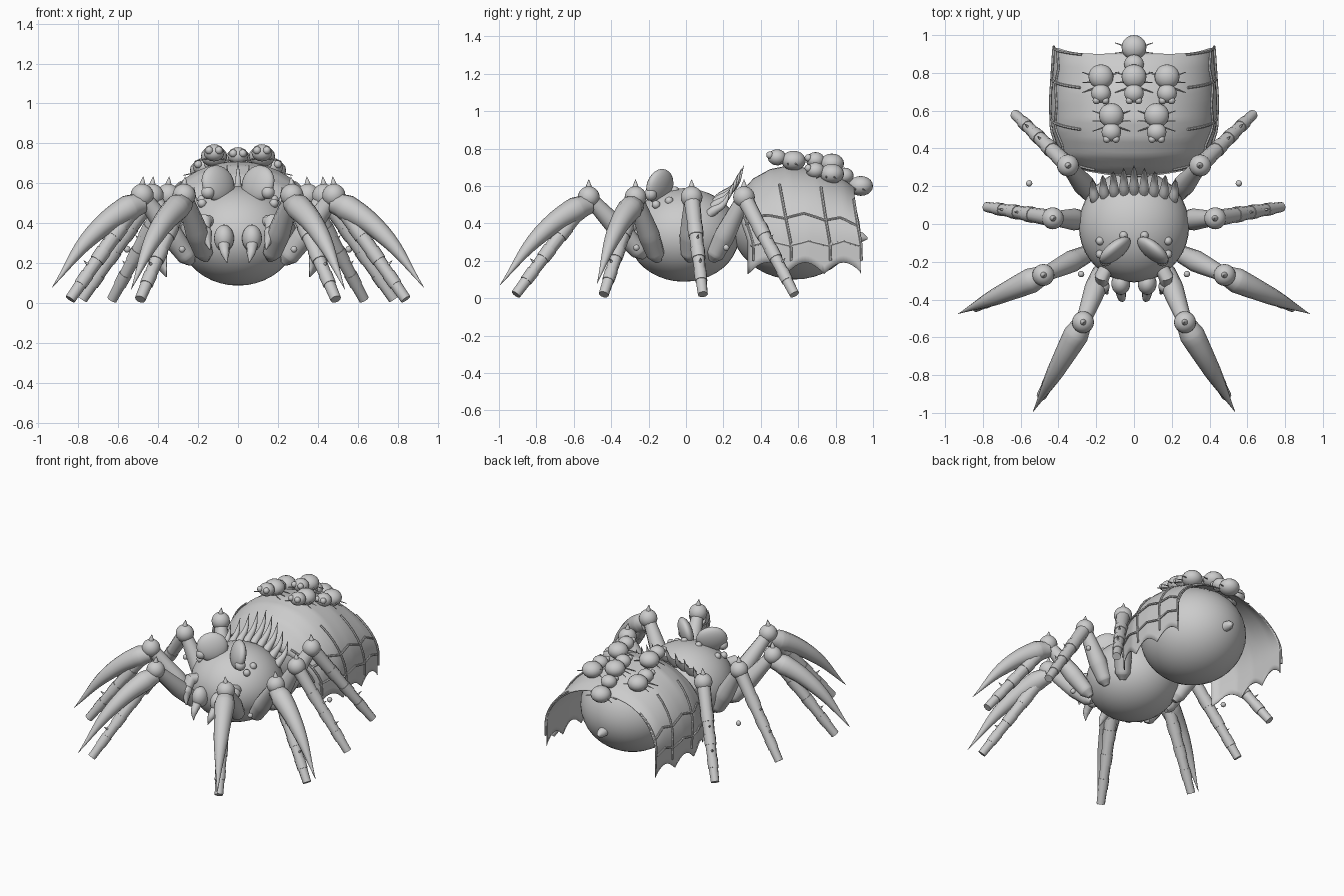
import bpy, math
from mathutils import Vector, Matrix

cube = bpy.data.objects.get("Cube")
if cube:
    bpy.data.objects.remove(cube, do_unlink=True)

grey = bpy.data.materials.new("plain grey")
grey.use_nodes = True
grey.diffuse_color = (0.6, 0.6, 0.6, 1)
grey.node_tree.nodes["Principled BSDF"].inputs["Base Color"].default_value = (0.6, 0.6, 0.6, 1)


def finish(ob, name):
    ob.name = name
    ob.data.materials.clear()
    ob.data.materials.append(grey)
    bpy.ops.object.select_all(action='DESELECT')
    ob.select_set(True)
    bpy.context.view_layer.objects.active = ob
    bpy.ops.object.shade_smooth_by_angle(angle=math.radians(40))
    return ob


def ball(name, loc, size, rot=None, seg=24):
    bpy.ops.mesh.primitive_uv_sphere_add(segments=seg, ring_count=seg // 2)
    ob = bpy.context.object
    size = size if isinstance(size, tuple) else (size,) * 3
    rot = rot or Matrix.Identity(3)
    ob.data.transform(Matrix.Translation(loc) @ rot.to_4x4() @ Matrix.Diagonal((*size, 1)))
    return finish(ob, name)


def tube(name, paths, curved=False, sides=3):
    """Round tubes through (point, radius) lists, all in one object."""
    cu = bpy.data.curves.new(name, 'CURVE')
    cu.dimensions = '3D'
    cu.bevel_depth = 1
    cu.bevel_resolution = sides
    cu.resolution_u = 8
    cu.use_fill_caps = True
    for path in paths:
        sp = cu.splines.new('BEZIER' if curved else 'POLY')
        pts = sp.bezier_points if curved else sp.points
        pts.add(len(path) - 1)
        for pt, (co, r) in zip(pts, path):
            pt.co = tuple(co) if curved else (*co, 1)
            pt.radius = r
            if curved:
                pt.handle_left_type = pt.handle_right_type = 'AUTO'
    ob = bpy.data.objects.new(name, cu)
    bpy.context.collection.objects.link(ob)
    bpy.ops.object.select_all(action='DESELECT')
    ob.select_set(True)
    bpy.context.view_layer.objects.active = ob
    bpy.ops.object.convert(target='MESH')
    return finish(bpy.context.object, name)


def spike(base, direction, length, r):
    base, d = Vector(base), Vector(direction).normalized()
    return [(base, r), (base + d * length * 0.5, r * 0.55), (base + d * length, 0.001)]


def lerp_table(table, t):
    for (a, va), (b, vb) in zip(table, table[1:]):
        if t <= b:
            return va + (vb - va) * (t - a) / (b - a)
    return table[-1][1]


# Body
ball("thorax", (0, -0.012, 0.338), (0.292, 0.297, 0.25), seg=40)
ball("abdomen", (0, 0.58, 0.40), (0.33, 0.34, 0.30), seg=40)
tube("spinneret", [[((0, 0.89, 0.33), 0.035), ((0, 0.94, 0.325), 0.028), ((0, 0.97, 0.32), 0.006)]])

# Draped cape over the abdomen
TOP = [(0.24, 0.46), (0.28, 0.55), (0.36, 0.64), (0.45, 0.69), (0.55, 0.71), (0.7, 0.69), (0.85, 0.63), (0.96, 0.55)]
WIDE = [(0.24, 0.20), (0.28, 0.31), (0.36, 0.39), (0.5, 0.435), (0.65, 0.44), (0.96, 0.42)]
HIP = 0.30


def cape_point(t, s, lift=0.0):
    """t runs front to back, s runs over the arch; beyond 1 it hangs down."""
    over = min(abs(s), 1)
    front, back = 0.25 + 0.08 * over ** 2, 0.91 + 0.035 * over ** 2
    y = front + (back - front) * t
    w = lerp_table(WIDE, y) + lift
    arch = over * math.pi / 2
    x = math.copysign(w * math.sin(arch), s)
    z = HIP + (lerp_table(TOP, y) + lift - HIP) * math.cos(arch) - max(abs(s) - 1, 0) * 0.5
    return Vector((x, y, z))


NT, NS = 36, 32
verts, faces = [], []
for i in range(NT + 1):
    t = i / NT
    hem = 1.34 - 0.12 * abs(math.sin(t * math.pi * 3))
    for j in range(NS + 1):
        s = (2 * j / NS - 1) * hem
        tear = 0.02 * abs(math.sin(s * 4)) if i == NT else 0
        verts.append(cape_point(t - tear, s))
for i in range(NT):
    for j in range(NS):
        a = i * (NS + 1) + j
        faces.append((a, a + 1, a + NS + 2, a + NS + 1))
me = bpy.data.meshes.new("cape")
me.from_pydata(verts, [], faces)
cape = bpy.data.objects.new("cape", me)
bpy.context.collection.objects.link(cape)
finish(cape, "cape")
mod = cape.modifiers.new("thickness", 'SOLIDIFY')
mod.thickness = 0.006

# Web strands on the cape: ribs and zigzag lines
RIBS = [0.03, 0.36, 0.7, 0.97]
web = []
for side in (-1, 1):
    for t in RIBS:
        web.append([(cape_point(t + 0.02 * k / 8, side * (0.45 + 0.75 * k / 8), 0.004), 0.007) for k in range(9)])
    for s in (0.8, 1.04):
        line = []
        for a, b in zip(RIBS, RIBS[1:]):
            for k in range(6):
                f = k / 6
                sag = 0.05 * (1 - abs(2 * f - 1))
                line.append((cape_point(a + (b - a) * f, side * (s - sag), 0.004), 0.007))
        line.append((cape_point(RIBS[-1], side * s, 0.004), 0.007))
        web.append(line)
tube("web_strands", web, sides=1)

# Crest of curved spikes behind the head
crest = []
for k in range(-4, 5):
    f = k / 4
    x, y, z = 0.2 * f, 0.13 - 0.03 * f * f, 0.52 - 0.08 * f * f
    reach = 1 - 0.25 * abs(f)
    crest.append([(Vector((x, y - 0.02, z - 0.03)), 0.018),
                  (Vector((x * 1.05, y + 0.06 * reach, z + 0.025)), 0.026),
                  (Vector((x * 1.09, y + 0.135 * reach, z + 0.085 * reach)), 0.016),
                  (Vector((x * 1.1, y + 0.18 * reach, z + 0.19 * reach)), 0.001)])
tube("crest_spikes", crest, curved=True)

# Legs: (hip, knee, foot, blade tip or None)
LEGS = [
    ((0.16, -0.22, 0.22), (0.27, -0.52, 0.54), (0.49, -0.91, 0.02), (0.535, -0.995, 0.07)),
    ((0.23, -0.15, 0.20), (0.48, -0.27, 0.54), (0.84, -0.44, 0.02), (0.93, -0.475, 0.08)),
    ((0.24, 0.02, 0.20), (0.43, 0.03, 0.54), (0.78, 0.09, 0.02), None),
    ((0.21, 0.14, 0.20), (0.35, 0.31, 0.54), (0.63, 0.58, 0.02), None),
]
names = ["front", "second", "third", "rear"]
for side, label in ((1, "left"), (-1, "right")):
    for (hip, knee, foot, tip), row in zip(LEGS, names):
        hip, knee, foot = [Vector((p[0] * side, p[1], p[2])) for p in (hip, knee, foot)]
        leg = f"{label}_{row}_leg"
        tube(leg + "_thigh", [[(hip, 0.02), (hip.lerp(knee, 0.1), 0.048), (hip.lerp(knee, 0.4), 0.058),
                               (knee, 0.038)]], curved=True)
        ball(leg + "_knee", knee, 0.058)
        out = (foot - knee).normalized()
        tube(leg + "_shin", [[(knee, 0.045), (foot, 0.027)]])
        bands = []
        for f in (0.3, 0.53, 0.76):
            a, b = f, f + 0.1
            bands.append([(knee.lerp(foot, a), 0.0485 - 0.018 * a), (knee.lerp(foot, b), 0.0485 - 0.018 * b)])
        tube(leg + "_bands", bands)
        up = Vector((out.x, out.y, 0.5))
        spikes = [spike(knee + Vector((0, 0, 0.04)), (-0.1 * side, 0, 1), 0.055, 0.022)]
        spikes += [spike(knee.lerp(foot, f), up, 0.06, 0.014) for f in (0.46, 0.7)]
        tube(leg + "_spikes", spikes)
        if tip:
            tip = Vector((tip[0] * side, tip[1], tip[2]))
            bend = [(knee - Vector((0, 0, 0.04)), 0.05), (knee.lerp(tip, 0.14) + Vector((0, 0, 0.002)), 0.067),
                    (knee.lerp(tip, 0.55) + Vector((0, 0, 0.055)), 0.046), (tip, 0.001)]
            tube(leg + "_blade", [bend], curved=True)

    # Eyes
    along = Vector((0.77 * side, -0.64, 0)).normalized()
    tall = Vector((-0.15 * side, 0.4, 0.9))
    tall = (tall - along * tall.dot(along)).normalized()
    turn = Matrix((along, tall, along.cross(tall))).transposed()
    ball(label + "_big_eye", (0.1 * side, -0.14, 0.598), (0.1, 0.095, 0.042), turn)
    ball(label + "_pupil", (0.15 * side, -0.19, 0.555), 0.034)
    for k, (x, y, z) in enumerate([(0.055, -0.06, 0.575), (0.18, -0.09, 0.52), (0.18, -0.16, 0.5)]):
        ball(f"{label}_small_eye_{k}", (x * side, y, z), 0.023, seg=12)

    # Jaws, fangs and feelers
    ball(label + "_jaw", (0.07 * side, -0.315, 0.325), (0.05, 0.06, 0.068))
    tube(label + "_fang", [[((0.07 * side, -0.35, 0.29), 0.03), ((0.065 * side, -0.39, 0.25), 0.022),
                            ((0.055 * side, -0.41, 0.20), 0.001)]], curved=True)
    tube(label + "_feeler", [[((0.13 * side, -0.2, 0.40), 0.035), ((0.17 * side, -0.28, 0.41), 0.04),
                              ((0.17 * side, -0.32, 0.35), 0.03)]])
    ball(label + "_feeler_joint", (0.165 * side, -0.33, 0.35), 0.036, seg=16)
    tube(label + "_feeler_tip", [[((0.16 * side, -0.34, 0.34), 0.03), ((0.14 * side, -0.37, 0.27), 0.004)]])
    for k, (x, y) in enumerate([(0.555, 0.215), (0.28, -0.265)]):
        ball(f"{label}_bead_{k}", (x * side, y, 0.27), 0.017, seg=12)

# Young riding on the cape
YOUNG = [(-0.12, 0.575, 0.735), (0.12, 0.575, 0.735), (-0.175, 0.78, 0.665), (0.175, 0.78, 0.665),
         (0, 0.78, 0.72), (0, 0.935, 0.60)]
for n, p in enumerate(YOUNG):
    p = Vector(p)
    head = p + Vector((0, -0.088, 0.018 if n < 5 else 0.055))
    ball(f"young_{n}_body", p, (0.066, 0.065, 0.053), seg=20)
    ball(f"young_{n}_head", head, (0.052, 0.05, 0.043), seg=16)
    legs = []
    for side in (-1, 1):
        ball(f"young_{n}_eye_{'left' if side > 0 else 'right'}",
             head + Vector((0.024 * side, -0.038, 0.012)), 0.02, seg=12)
        for dy in (-0.03, 0.0, 0.03):
            root = p + Vector((0.03 * side, -0.03 + dy, -0.01))
            legs.append([(root, 0.005), (root + Vector((0.07 * side, dy * 0.8, -0.015)), 0.002)])
    tube(f"young_{n}_legs", legs, sides=1)
